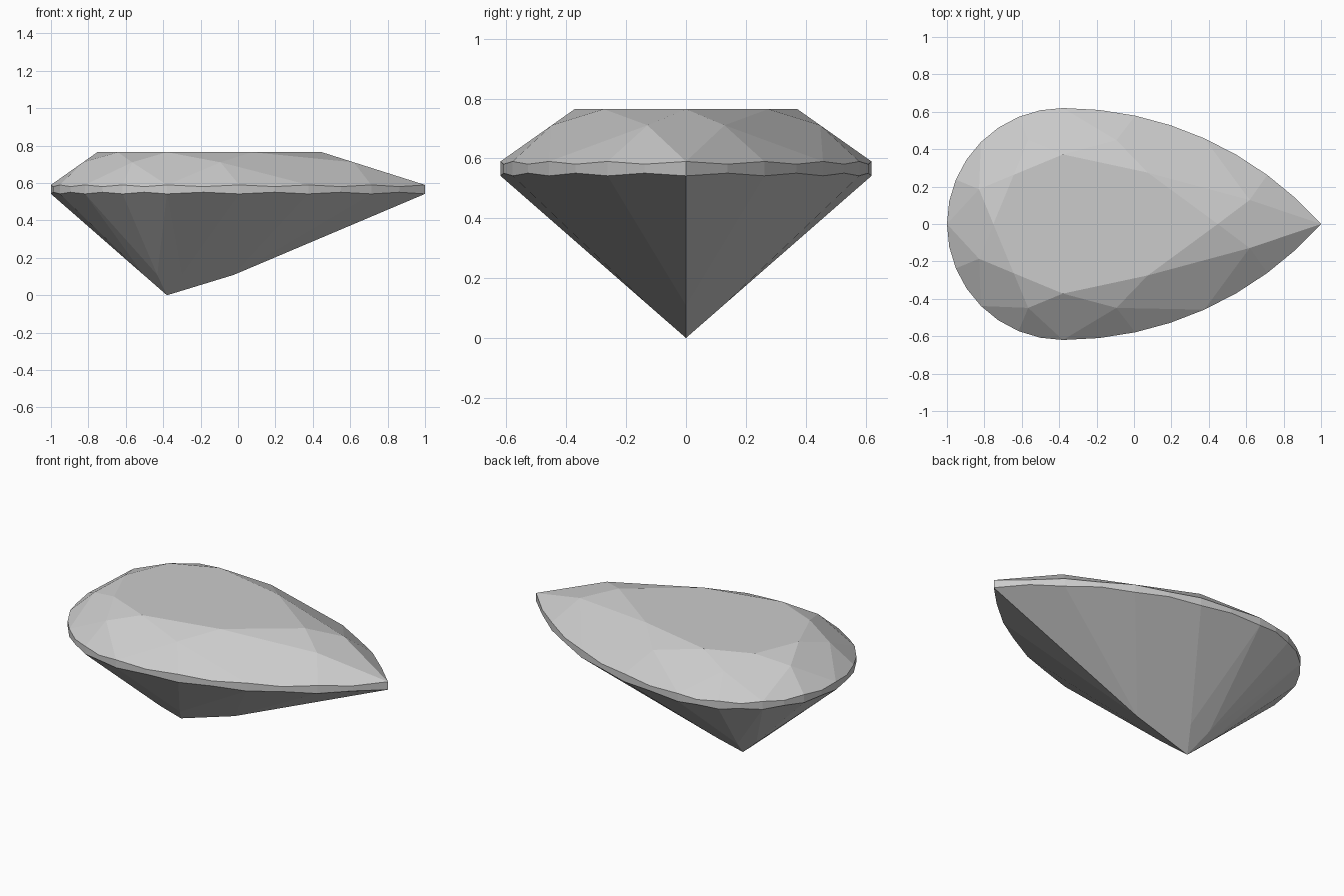
import bpy, bmesh
from math import sin, cos, pi, asin

if "Cube" in bpy.data.objects:
    bpy.data.objects.remove(bpy.data.objects["Cube"])

R = 0.62                      # round end radius
L = 2 - R                     # distance from culet axis to the tip
CX = -1 + R                   # culet axis x
ARC = (L * L + R * R) / (2 * R)   # radius of the side arcs
SPAN = asin(L / ARC)
N = 32                        # girdle points, index 0 is the tip

TABLE_Z, STAR_Z, LOWER_Z = 0.765, 0.711, 0.109
TOP = (0.59, 0.581)           # scalloped girdle, even / odd points
BOTTOM = (0.542, 0.551)


def outline(i):
    """Pear outline point and outward normal angle, relative to culet axis."""
    i %= N
    if i > N // 2:
        x, y, a = outline(N - i)
        return x, -y, -a
    if i <= 8:
        t = SPAN * (8 - i) / 8
        return ARC * sin(t), ARC * cos(t) - ARC + R, (0 if i == 0 else pi / 2 - t)
    a = pi / 2 + (i - 8) / 8 * pi / 2
    return R * cos(a), R * sin(a), a


def meet(i, f):
    """Where the main facets either side of index i cross at inset f."""
    lines = []
    for k in (i - 2, i + 2):
        x, y, a = outline(k)
        lines.append((cos(a), sin(a), f * (x * cos(a) + y * sin(a))))
    (a, b, p), (c, d, q) = lines
    det = a * d - b * c
    return (p * d - b * q) / det, (a * q - p * c) / det


bm = bmesh.new()


def vert(x, y, z):
    return bm.verts.new((CX + x, y, z))


# Girdle rings
top = [vert(*outline(i)[:2], TOP[i % 2]) for i in range(N)]
bot = [vert(*outline(i)[:2], BOTTOM[i % 2]) for i in range(N)]
for i in range(N):
    j = (i + 1) % N
    bm.faces.new((bot[i], bot[j], top[j], top[i]))

# Table corners, star points, lower points and culet
table = {k: vert(0.6 * outline(k)[0], 0.6 * outline(k)[1], TABLE_Z) for k in range(0, N, 4)}
f_star = 0.6 + 0.4 * (TABLE_Z - STAR_Z) / (TABLE_Z - TOP[0])
f_low = LOWER_Z / BOTTOM[0]
star, lower = {}, {}
for i in range(2, N, 4):
    star[i] = vert(*meet(i, f_star), STAR_Z)
    if i not in (2, N - 2):
        lower[i] = vert(*meet(i, f_low), LOWER_Z)
# the two lower points by the tip share the keel
x4, y4, a4 = outline(4)
lower[2] = lower[N - 2] = vert(f_low * (x4 + y4 * sin(a4) / cos(a4)), 0, LOWER_Z)
culet = vert(0, 0, 0)

# Crown and pavilion facets
bm.faces.new(list(table.values()))
for k in range(0, N, 4):
    a, b, n = (k - 2) % N, k + 2, (k + 4) % N
    bm.faces.new((table[k], star[a], top[k], star[b]))
    bm.faces.new((table[k], star[b], table[n]))
    if k:
        bm.faces.new((culet, lower[b], bot[k], lower[a]))
    for s in (k, k + 2):
        ids = [s, s + 1, (s + 2) % N]
        bm.faces.new([top[i] for i in ids] + [star[b]])
        bm.faces.new([bot[i] for i in ids] + [lower[b]])

bmesh.ops.recalc_face_normals(bm, faces=bm.faces[:])
mesh = bpy.data.meshes.new("pear_cut_gem")
bm.to_mesh(mesh)
bm.free()
bpy.context.collection.objects.link(bpy.data.objects.new("pear_cut_gem", mesh))
